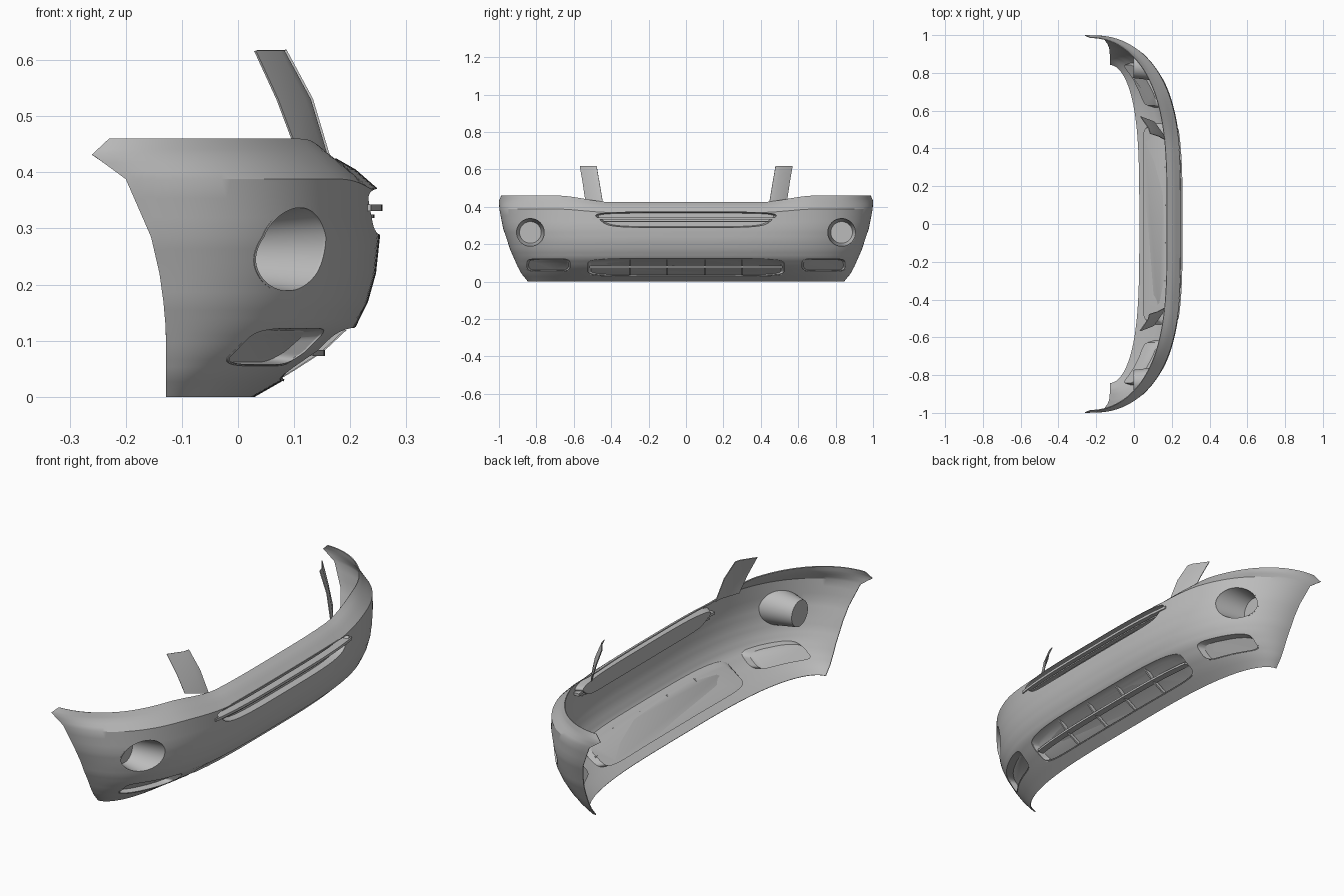
import bpy
from math import sin, cos, pi, copysign

if "Cube" in bpy.data.objects:
    bpy.data.objects.remove(bpy.data.objects["Cube"], do_unlink=True)

grey = bpy.data.materials.new("primer_grey")
grey.use_nodes = True
grey.diffuse_color = (0.5, 0.5, 0.5, 1)
grey.node_tree.nodes["Principled BSDF"].inputs["Base Color"].default_value = grey.diffuse_color

# Body levels: height at centre, nose x, half width, rear x, height at the sides
LEVELS = [
    (0.0, 0.03, 0.845, -0.128, 0.0),
    (0.04, 0.1, 0.878, -0.128, 0.04),
    (0.08, 0.162, 0.9, -0.128, 0.08),
    (0.125, 0.21, 0.92, -0.129, 0.125),
    (0.17, 0.232, 0.94, -0.133, 0.17),
    (0.22, 0.246, 0.956, -0.14, 0.22),
    (0.285, 0.253, 0.978, -0.155, 0.285),
    (0.37, 0.25, 0.998, -0.2, 0.388),
    (0.405, 0.21, 1.0, -0.26, 0.432),
    (0.425, 0.175, 0.988, -0.23, 0.46),
]


def mix(a, b, t):
    return [p + (q - p) * t for p, q in zip(a, b)]


def level_at(z):
    for a, b in zip(LEVELS, LEVELS[1:]):
        if z <= b[0]:
            return mix(a, b, (z - a[0]) / (b[0] - a[0]))
    return LEVELS[-1]


def plan_x(level, u):
    """Rounded plan curve from the nose back to the rear edge."""
    sweep = 1 - max(0, 1 - abs(u) ** 3.5) ** 0.5
    return level[1] - (level[1] - level[3]) * sweep


def surf(y, z):
    level = level_at(z)
    return plan_x(level, min(1, abs(y) / level[2]))


def loft(name, rings, closed=True, caps=(), thickness=0):
    n = len(rings[0])
    verts = [p for ring in rings for p in ring]
    faces = []
    for r in range(len(rings) - 1):
        for i in range(n if closed else n - 1):
            j = (i + 1) % n
            faces.append((r * n + i, r * n + j, (r + 1) * n + j, (r + 1) * n + i))
    if "start" in caps:
        faces.append(tuple(reversed(range(n))))
    if "end" in caps:
        faces.append(tuple(range(len(verts) - n, len(verts))))
    mesh = bpy.data.meshes.new(name)
    mesh.from_pydata(verts, [], faces)
    mesh.materials.append(grey)
    ob = bpy.data.objects.new(name, mesh)
    bpy.context.collection.objects.link(ob)
    if thickness:
        shell = ob.modifiers.new("shell", "SOLIDIFY")
        shell.thickness = thickness
        shell.offset = -1
    return ob


def outline(cy, cz, a, b, power=2, taper=0, count=96):
    """Rounded outline in the y-z plane; taper widens the top."""
    points = []
    for k in range(count):
        t = 2 * pi * (k + 0.5) / count
        c, s = [copysign(abs(v) ** (2 / power), v) for v in (cos(t), sin(t))]
        points.append((cy + a * c * (1 + taper * s), cz + b * s))
    return points


def shrink(points, factor, margin=None):
    cy = sum(p[0] for p in points) / len(points)
    cz = sum(p[1] for p in points) / len(points)
    return [(cy + (y - cy) * factor, cz + (z - cz) * (margin or factor)) for y, z in points]


# Main bumper skin
rows = []
for a, b in zip(LEVELS, LEVELS[1:]):
    rows += [mix(a, b, k / 3) for k in range(3)]
rows.append(LEVELS[-1])
rings = []
for level in rows:
    ring = []
    for k in range(97):
        u = sin(pi * (k / 96 - 0.5))
        t = min(1, max(0, (abs(u) - 0.4) / 0.3))
        rise = (level[4] - level[0]) * t * t * (3 - 2 * t)
        ring.append((plan_x(level, u), u * level[2], level[0] + rise))
    rings.append(ring)
body = loft("bumper_skin", rings, closed=False, thickness=0.004)

# Openings, each with a recessed pocket behind it
openings = [
    ("upper_grille", outline(0, 0.33, 0.46, 0.041, 5, 0.11), 0.03, 0.97, None),
    ("lower_grille", outline(0, 0.077, 0.525, 0.046, 6), 0.03, 0.97, None),
]
for side, s in (("left", 1), ("right", -1)):
    openings.append((side + "_lamp", outline(s * 0.832, 0.263, 0.074, 0.074), 0, 0.78, 0.0))
    openings.append((side + "_lower_slot", outline(s * 0.735, 0.09, 0.115, 0.032, 5), 0.035, 0.92, None))

cutters = []
for name, pts, depth, factor, back in openings:
    rim = [(surf(y, z) - 0.001, y, z) for y, z in shrink(pts, 1.01)]
    inner = []
    for (y, z), (y0, z0) in zip(shrink(pts, factor, min(factor, 0.88)), pts):
        inner.append((surf(y0, z0) - depth if back is None else back, y, z))
    loft(name + "_pocket", [rim, inner], caps=("end",), thickness=0.003)
    cutter = loft(name + "_cutter", [[(x, y, z) for y, z in pts] for x in (-0.1, 0.4)],
                  caps=("start", "end"))
    cutter.hide_render = True
    cutters.append(cutter)
    cut = body.modifiers.new("opening", "BOOLEAN")
    cut.operation = "DIFFERENCE"
    cut.solver = "EXACT"
    cut.object = cutter


# Grille bars following the skin
def cross_bar(name, z, half, height, front, back):
    rings = []
    for k in range(25):
        y = half * (k / 12 - 1)
        x = surf(y, z)
        rings.append([(x + front, y, z - height), (x + front, y, z + height),
                      (x - back, y, z + height), (x - back, y, z - height)])
    loft(name, rings, caps=("start", "end"))


def upright(name, y, low, high, front, back, half=0.004):
    rings = []
    for k in range(7):
        z = low + (high - low) * k / 6
        x = surf(y, z)
        rings.append([(x + front, y - half, z), (x + front, y + half, z),
                      (x - back, y + half, z), (x - back, y - half, z)])
    loft(name, rings, caps=("start", "end"))


cross_bar("upper_grille_bar", 0.337, 0.5, 0.006, 0.006, 0.03)
cross_bar("upper_grille_lower_bar", 0.322, 0.47, 0.003, -0.008, 0.03)
cross_bar("lower_grille_bar", 0.078, 0.515, 0.005, -0.004, 0.035)
for k, y in enumerate((-0.3, -0.1, 0.1, 0.3)):
    upright("lower_grille_upright_%d" % (k + 1), y, 0.035, 0.119, -0.01, 0.037)

# Upright brackets beside the hood opening
for side, s in (("left", 1), ("right", -1)):
    outer = [(0.105, 0.54, 0.442), (0.072, 0.553, 0.53), (0.032, 0.568, 0.617)]
    inner = [(0.162, 0.445, 0.423), (0.13, 0.463, 0.53), (0.083, 0.478, 0.617)]
    strips = []
    for p, q in zip(outer, inner):
        fold = mix(p, q, 0.7)
        fold[0] += 0.008
        strips.append([(x, s * y, z) for x, y, z in (p, fold, q)])
    loft(side + "_bracket", strips, closed=False, thickness=0.004)

# Bake the modifiers, drop the cutters, then shade smooth with sharp edges
bpy.context.view_layer.update()
graph = bpy.context.evaluated_depsgraph_get()
parts = [o for o in bpy.context.collection.objects if o.type == "MESH" and o not in cutters]
baked = [(o, bpy.data.meshes.new_from_object(o.evaluated_get(graph))) for o in parts]
for o, mesh in baked:
    o.modifiers.clear()
    o.data = mesh
for cutter in cutters:
    bpy.data.objects.remove(cutter, do_unlink=True)
bpy.ops.object.select_all(action="DESELECT")
for o in parts:
    o.select_set(True)
bpy.context.view_layer.objects.active = body
bpy.ops.object.shade_smooth_by_angle(angle=0.5)
